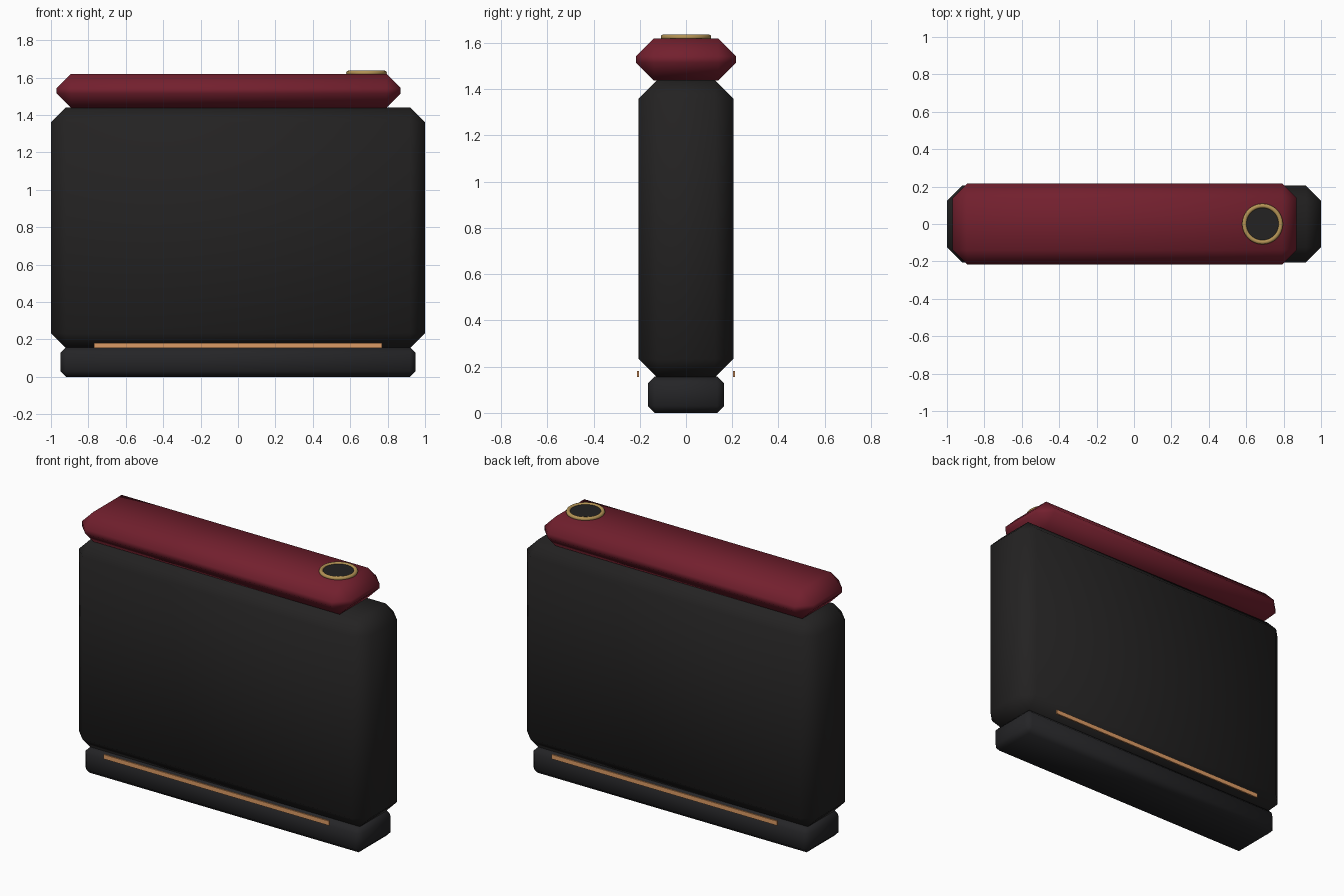
import bpy, math

if "Cube" in bpy.data.objects:
    bpy.data.objects.remove(bpy.data.objects["Cube"])


def material(name, rgb):
    m = bpy.data.materials.new(name)
    m.diffuse_color = (*rgb, 1)
    m.use_nodes = True
    m.node_tree.nodes["Principled BSDF"].inputs["Base Color"].default_value = m.diffuse_color
    return m


BLACK = material("black_shell", (0.017, 0.016, 0.016))
CHARCOAL = material("charcoal", (0.018, 0.018, 0.02))
RED = material("dark_red", (0.17, 0.014, 0.027))
COPPER = material("copper", (0.72, 0.33, 0.13))
BRASS = material("brass", (0.45, 0.29, 0.09))


def finish(ob, name, mat, angle):
    ob.name = name
    ob.data.materials.append(mat)
    bpy.ops.object.shade_smooth_by_angle(angle=math.radians(angle))
    return ob


def box(name, lo, hi, mat, chamfer=0.0):
    """Box between two corners, with optional single-segment chamfer."""
    bpy.ops.mesh.primitive_cube_add(size=1, location=[(a + b) / 2 for a, b in zip(lo, hi)])
    ob = bpy.context.object
    ob.scale = [b - a for a, b in zip(lo, hi)]
    bpy.ops.object.transform_apply(location=False, rotation=False, scale=True)
    if chamfer:
        mod = ob.modifiers.new("chamfer", 'BEVEL')
        mod.width = chamfer
        mod.segments = 1
        bpy.ops.object.modifier_apply(modifier=mod.name)
    return finish(ob, name, mat, 60 if chamfer else 30)


# Base plinth, main body and offset top cap
box("base", (-0.95, -0.165, 0), (0.95, 0.165, 0.157), CHARCOAL, 0.03)
box("body", (-1, -0.205, 0.153), (1, 0.205, 1.44), BLACK, 0.08)
box("top_cap", (-0.97, -0.216, 1.438), (0.87, 0.216, 1.62), RED, 0.077)

# Thin trim strips on front and back
for label, side in (("front", -1), ("back", 1)):
    y = side * 0.208
    box(label + "_trim_strip", (-0.77, y - 0.005, 0.155), (0.77, y + 0.005, 0.182), COPPER)

# Round button with metal ring on the cap
bpy.ops.mesh.primitive_cylinder_add(vertices=48, radius=0.095, depth=0.02, location=(0.687, 0, 1.619))
finish(bpy.context.object, "button", BLACK, 30)
bpy.ops.mesh.primitive_torus_add(major_segments=48, minor_segments=12, major_radius=0.097,
                                 minor_radius=0.012, location=(0.687, 0, 1.625))
finish(bpy.context.object, "button_ring", BRASS, 60)
